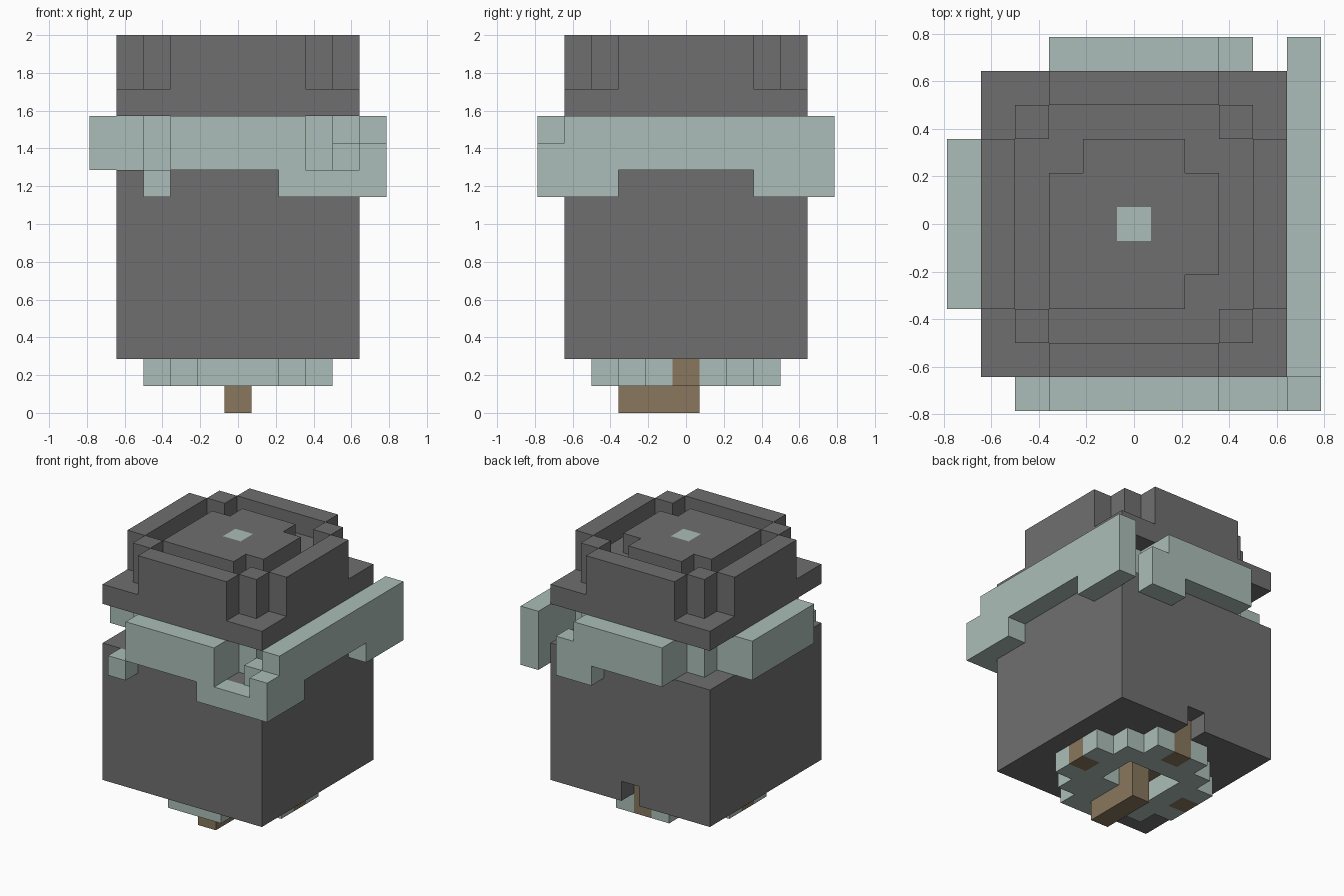
import bpy
import bmesh
from mathutils import Vector

UNIT = 2 / 14  # edge of one block

cube = bpy.data.objects.get("Cube")
if cube:
    bpy.data.objects.remove(cube, do_unlink=True)


def make_material(name, rgb):
    mat = bpy.data.materials.new(name)
    mat.use_nodes = True
    mat.diffuse_color = (*rgb, 1)
    bsdf = mat.node_tree.nodes["Principled BSDF"]
    bsdf.inputs["Base Color"].default_value = (*rgb, 1)
    bsdf.inputs["Roughness"].default_value = 0.9
    return mat


GREY = make_material("dark grey", (0.159, 0.159, 0.159))
PALE = make_material("pale sage", (0.407, 0.515, 0.479))
BROWN = make_material("wood brown", (0.246, 0.184, 0.109))


def block(xs, ys, zs):
    """Cells of a box given inclusive (first, last) ranges."""
    span = lambda r: range(r[0], r[1] + 1)
    return {(x, y, z) for x in span(xs) for y in span(ys) for z in span(zs)}


def rounded(zs):
    """Nine-wide layers with stepped corners."""
    return (block((-4, 4), (-2, 2), zs) | block((-2, 2), (-4, 4), zs)
            | block((-3, 3), (-3, 3), zs))


def mirror_corners(x, y, z):
    return {(sx * x, sy * y, z) for sx in (-1, 1) for sy in (-1, 1)}


parts = {}

# Wooden foot, cross beams and beam ends
parts["wooden_foot"] = (BROWN, block((0, 0), (-2, 0), (0, 0)) | {(0, 0, 1)})
beams = block((-3, 3), (0, 0), (2, 2)) | block((0, 0), (-3, 3), (2, 2))
ends = {(3, 0, 1), (-3, 0, 1), (0, 3, 1)}
parts["wooden_beams"] = (BROWN, beams | ends)

# Round base plate with a hollow around the foot
base = (block((-3, 3), (-1, 1), (1, 1)) | block((-1, 1), (-3, 3), (1, 1))
        | block((-2, 2), (-2, 2), (1, 1)))
hollow = block((-1, 1), (-1, 1), (1, 1)) - {(1, -1, 1)}
parts["base_plate"] = (PALE, base - hollow - ends)

# Square body with a notch low in the back
parts["body"] = (GREY, block((-4, 4), (-4, 4), (2, 8)) - beams - {(0, 4, 2)})

# Neck between body and lid
parts["neck"] = (PALE, rounded((9, 10)) | {(4, -4, 9)})

# Bands hung around the neck
parts["front_band"] = (PALE, block((-2, 2), (-5, -5), (9, 10))
                       | block((2, 5), (-5, -5), (8, 8))
                       | {(-3, -5, 8), (5, -5, 9)})
parts["left_band"] = (PALE, block((5, 5), (-4, 5), (9, 10))
                      | block((5, 5), (-4, -3), (8, 8))
                      | block((5, 5), (3, 5), (8, 8)))
parts["back_band"] = (PALE, block((-2, 2), (5, 5), (9, 10))
                      | block((2, 3), (5, 5), (8, 8)) | {(3, 5, 9)})
parts["right_band"] = (PALE, block((-5, -5), (-2, 2), (9, 10)))

# Lid: brim, raised rim, channel and plateau with a pale centre
parts["lid_brim"] = (GREY, block((-4, 4), (-4, 4), (11, 11)))
channel = (block((-3, 3), (-3, 3), (13, 13)) - block((-2, 2), (-2, 2), (13, 13))
           - mirror_corners(3, 3, 13))
notches = mirror_corners(2, 2, 13) - {(-2, -2, 13)}
centre = {(0, 0, 13)}
parts["lid_top"] = (GREY, rounded((12, 13)) - channel - notches - centre)
parts["lid_centre"] = (PALE, centre)

occupied = set().union(*(cells for _, cells in parts.values()))
AXES = [Vector(v) for v in ((1, 0, 0), (0, 1, 0), (0, 0, 1))]


def build(name, mat, cells):
    """Skin the cells, keeping only faces open to the air."""
    bm = bmesh.new()
    verts = {}

    def corner(p):
        key = tuple(round(2 * c) for c in p)
        if key not in verts:
            verts[key] = bm.verts.new(p * UNIT)
        return verts[key]

    for cell in sorted(cells):
        middle = Vector(cell) + AXES[2] / 2
        for i in range(3):
            for sign in (-1, 1):
                n = AXES[i] * sign
                if tuple(int(c + d) for c, d in zip(cell, n)) in occupied:
                    continue
                u = AXES[(i + 1) % 3] / 2
                v = AXES[(i + 2) % 3] / 2 * sign
                c = middle + n / 2
                bm.faces.new([corner(c + q) for q in (-u - v, u - v, u + v, v - u)])
    mesh = bpy.data.meshes.new(name)
    bm.to_mesh(mesh)
    bm.free()
    mesh.materials.append(mat)
    bpy.context.scene.collection.objects.link(bpy.data.objects.new(name, mesh))


for part_name, (material, cell_set) in parts.items():
    build(part_name, material, cell_set)
